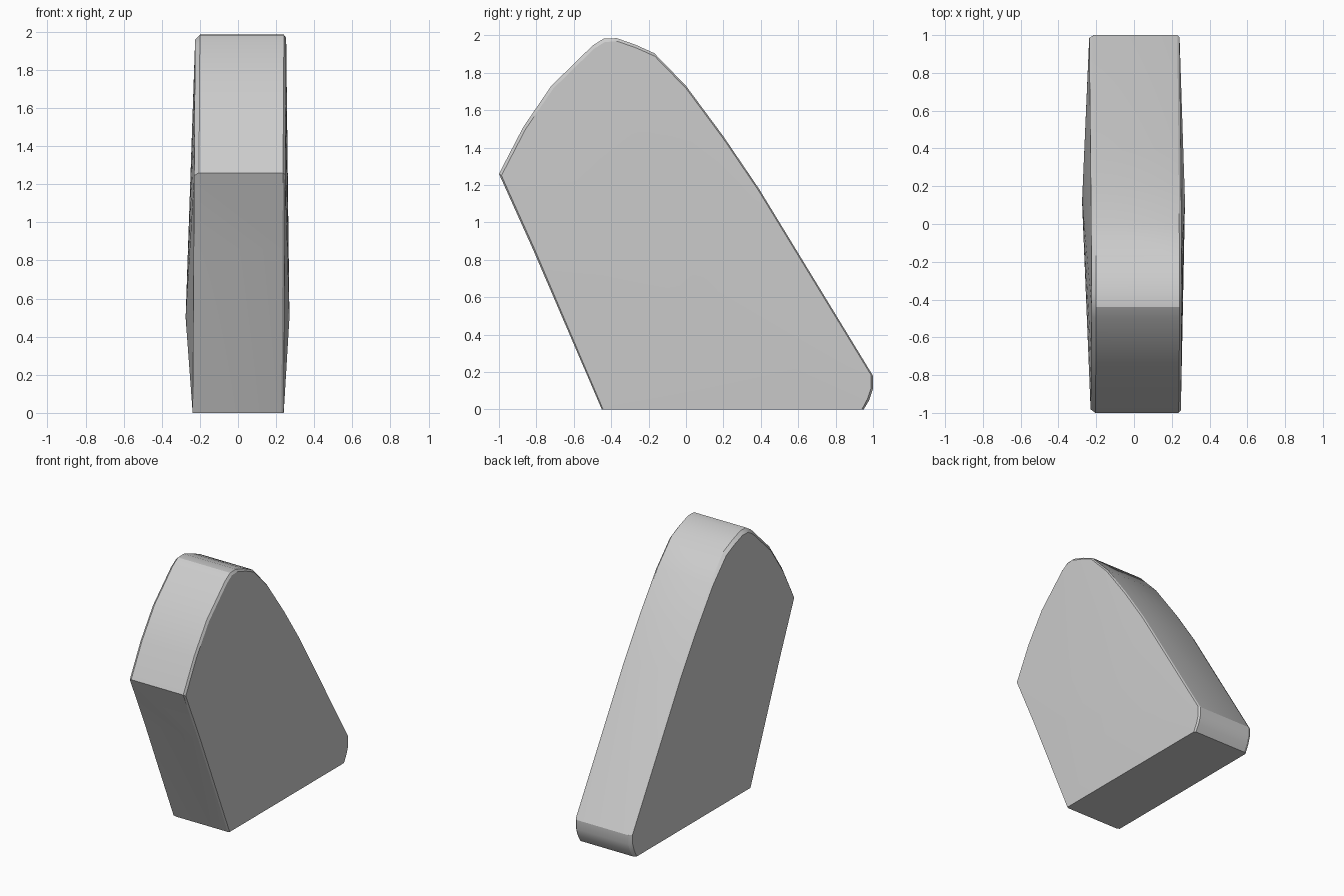
import bpy
import bmesh
import math

cube = bpy.data.objects.get("Cube")
if cube:
    bpy.data.objects.remove(cube, do_unlink=True)

grey = bpy.data.materials.new("plain_grey")
grey.use_nodes = True
colour = (0.6, 0.6, 0.6, 1)
grey.diffuse_color = colour
grey.node_tree.nodes["Principled BSDF"].inputs["Base Color"].default_value = colour

# Side outline of the slab (y, z): base, back slope, rounded crest, front
profile = [(-0.45, 0), (0.95, 0), (0.98, 0.05), (1, 0.11), (1, 0.18),
           (0.39, 1.18), (0.2, 1.46), (0, 1.73), (-0.17, 1.905),
           (-0.27, 1.95), (-0.37, 1.985), (-0.44, 1.983), (-0.5, 1.945),
           (-0.72, 1.73), (-0.87, 1.51), (-1, 1.26), (-0.82, 0.86)]
peak_y, peak_z = 0.12, 0.5
bm = bmesh.new()


def ring(half, scale):
    """Outline at one side, shrunk toward the peak and leaning with height."""
    verts = []
    for y, z in profile:
        py = peak_y + (y - peak_y) * scale
        pz = peak_z + (z - peak_z) * scale if z > 0 else 0
        verts.append(bm.verts.new((half + 0.0065 * z, py, pz)))
    return verts


def bridge(a, b):
    """Band of faces between two rings."""
    for i in range(len(a)):
        j = (i + 1) % len(a)
        bm.faces.new((a[i], a[j], b[j], b[i]))


def side_cap(rim, x):
    """Shallow pyramid that closes a side."""
    peak = bm.verts.new((x, peak_y, peak_z))
    for i, v in enumerate(rim):
        bm.faces.new((v, rim[(i + 1) % len(rim)], peak))


# Rim band, narrow edge bevels and slightly raised sides
right_cap = ring(-0.238, 0.983)
right_rim = ring(-0.213, 1)
left_rim = ring(0.228, 1)
left_cap = ring(0.24, 0.988)
bridge(right_cap, right_rim)
bridge(right_rim, left_rim)
bridge(left_rim, left_cap)
side_cap(right_cap, -0.275)
side_cap(left_cap, 0.27)
bmesh.ops.recalc_face_normals(bm, faces=bm.faces)

mesh = bpy.data.meshes.new("slanted_slab")
bm.to_mesh(mesh)
bm.free()
mesh.materials.append(grey)
slab = bpy.data.objects.new("slanted_slab", mesh)
bpy.context.collection.objects.link(slab)
bpy.context.view_layer.objects.active = slab
slab.select_set(True)
bpy.ops.object.shade_smooth_by_angle(angle=math.radians(25))
